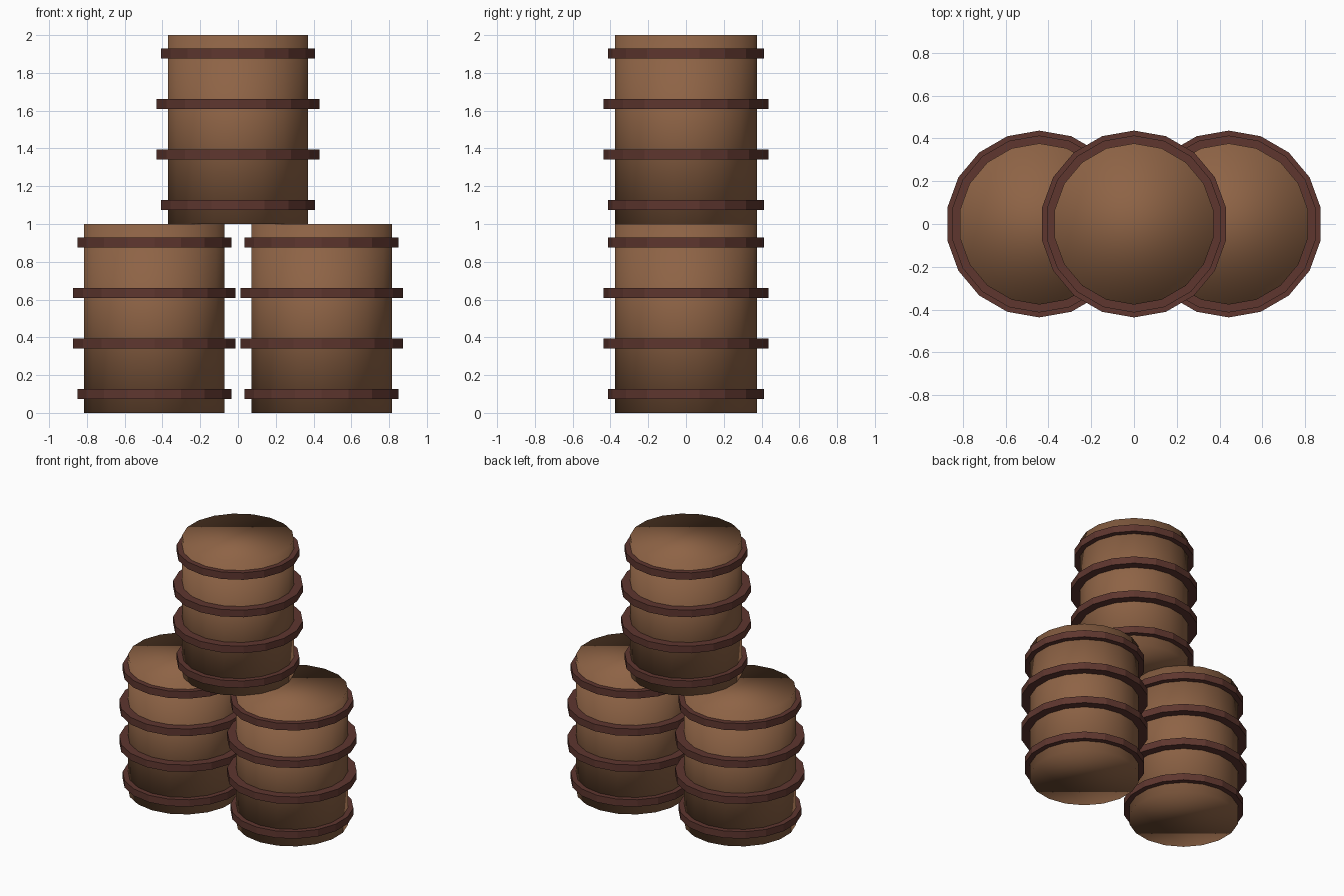
import bpy, bmesh, math

cube = bpy.data.objects.get("Cube")
if cube:
    bpy.data.objects.remove(cube, do_unlink=True)

SIDES = 18
BODY_RADIUS = 0.377
HOOP_HEIGHT = 0.052


def material(name, color):
    m = bpy.data.materials.new(name)
    m.use_nodes = True
    m.diffuse_color = color
    m.node_tree.nodes["Principled BSDF"].inputs["Base Color"].default_value = color
    return m


wood = material("brown wood", (0.27, 0.125, 0.06, 1))
iron = material("dark red hoop", (0.112, 0.037, 0.028, 1))


def add_object(name, bm, mat, location, smooth):
    bmesh.ops.recalc_face_normals(bm, faces=bm.faces)
    for f in bm.faces:
        f.smooth = smooth
    mesh = bpy.data.meshes.new(name)
    bm.to_mesh(mesh)
    bm.free()
    mesh.materials.append(mat)
    obj = bpy.data.objects.new(name, mesh)
    obj.location = location
    bpy.context.collection.objects.link(obj)


def circle(bm, radius, z):
    step = math.tau / SIDES
    return [bm.verts.new((radius * math.sin(i * step), radius * math.cos(i * step), z))
            for i in range(SIDES)]


def bridge(bm, a, b):
    for i in range(SIDES):
        j = (i + 1) % SIDES
        bm.faces.new((a[i], a[j], b[j], b[i]))


def barrel(label, x, z):
    # Body with softly shaded rims and lids
    bm = bmesh.new()
    bottom, top = circle(bm, BODY_RADIUS, 0), circle(bm, BODY_RADIUS, 1)
    bridge(bm, bottom, top)
    bm.faces.new(bottom)
    bm.faces.new(top)
    add_object(label + "_body", bm, wood, (x, 0, z), True)

    # Flat-sided hoops, the two middle ones wider
    hoops = [(0.1, 0.414), (0.368, 0.437), (0.635, 0.437), (0.902, 0.414)]
    for n, (height, radius) in enumerate(hoops, 1):
        bm = bmesh.new()
        h = HOOP_HEIGHT / 2
        inner = BODY_RADIUS - 0.01
        loops = [circle(bm, r, s) for r, s in
                 ((inner, -h), (radius, -h), (radius, h), (inner, h))]
        for k in range(4):
            bridge(bm, loops[k], loops[(k + 1) % 4])
        add_object(f"{label}_hoop_{n}", bm, iron, (x, 0, z + height), False)


# Two barrels side by side and one stacked on top
barrel("left_barrel", 0.443, 0)
barrel("right_barrel", -0.443, 0)
barrel("top_barrel", 0, 1)
